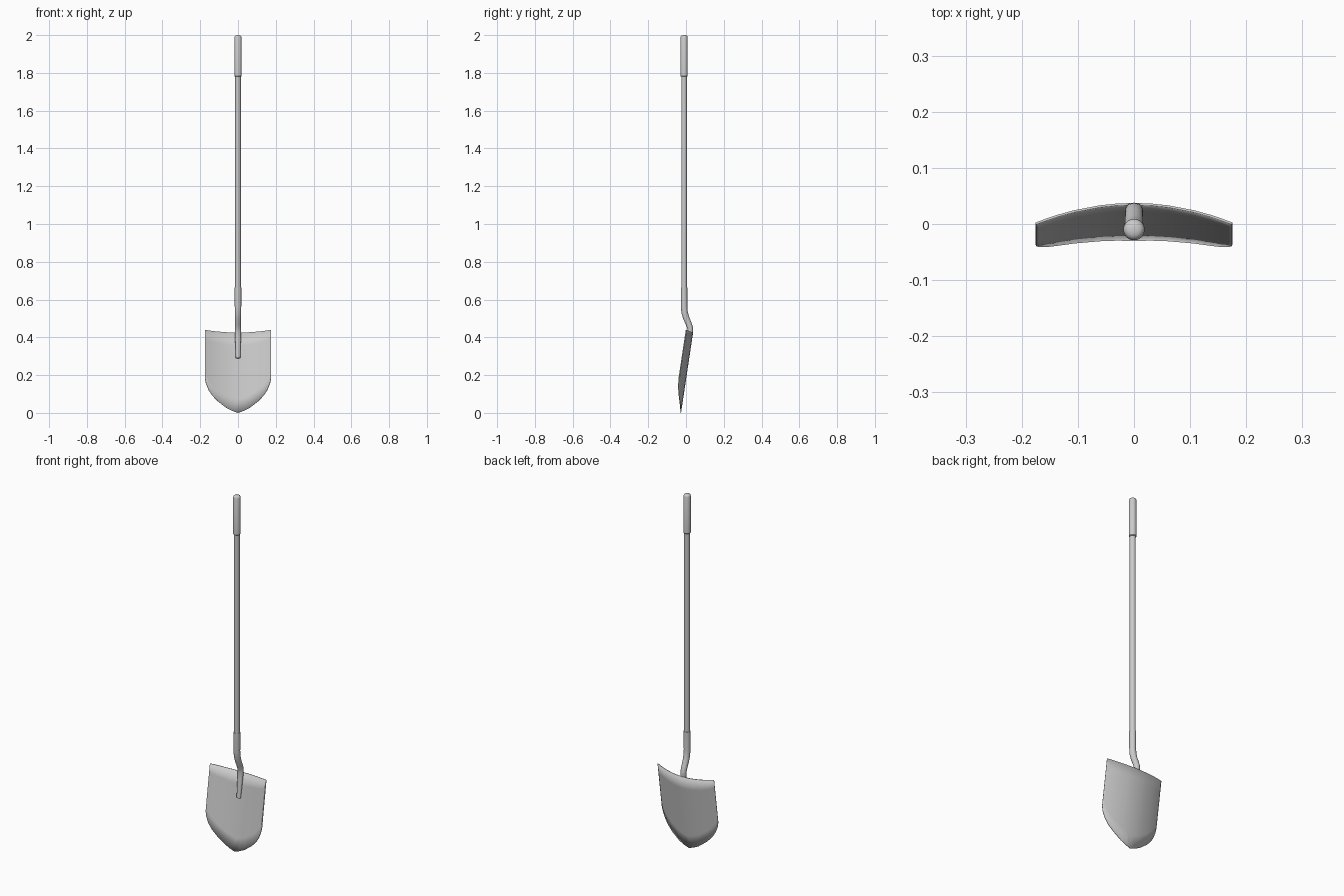
import bpy, math
from mathutils import Vector

if "Cube" in bpy.data.objects:
    bpy.data.objects.remove(bpy.data.objects["Cube"])


def finish(name, verts, faces, angle=35):
    me = bpy.data.meshes.new(name)
    me.from_pydata(verts, [], faces)
    ob = bpy.data.objects.new(name, me)
    bpy.context.collection.objects.link(ob)
    bpy.ops.object.select_all(action='DESELECT')
    ob.select_set(True)
    bpy.context.view_layer.objects.active = ob
    bpy.ops.object.mode_set(mode='EDIT')
    bpy.ops.mesh.select_all(action='SELECT')
    bpy.ops.mesh.normals_make_consistent(inside=False)
    bpy.ops.object.mode_set(mode='OBJECT')
    bpy.ops.object.shade_smooth_by_angle(angle=math.radians(angle))
    return ob


def tube(name, path, sides=20):
    """Loft elliptical rings along a path of (y, z, x radius, depth radius)."""
    pts = [Vector((0, p[0], p[1])) for p in path]
    verts, faces = [], []
    for i, (y, z, rx, rd) in enumerate(path):
        t = (pts[min(i + 1, len(pts) - 1)] - pts[max(i - 1, 0)]).normalized()
        side = Vector((1, 0, 0))
        depth = t.cross(side)
        for k in range(sides):
            a = 2 * math.pi * k / sides
            verts.append(pts[i] + side * rx * math.cos(a) + depth * rd * math.sin(a))
    for i in range(len(path) - 1):
        for k in range(sides):
            a, b = i * sides + k, i * sides + (k + 1) % sides
            faces.append((a, b, b + sides, a + sides))
    faces.append(tuple(range(sides)))
    faces.append(tuple(range(len(verts) - sides, len(verts))))
    return finish(name, verts, faces)


Y = -0.01

# Grip sleeve with a softly rounded top
tube("grip", [(Y, 1.78, 0.0165, 0.0165), (Y, 1.783, 0.019, 0.019),
              (Y, 1.988, 0.019, 0.019), (Y, 1.995, 0.0165, 0.0165),
              (Y, 1.999, 0.011, 0.011), (Y, 2.0, 0.004, 0.004)])

# Long shaft
tube("shaft", [(Y, 0.62, 0.015, 0.015), (Y, 1.8, 0.015, 0.015)])

# Socket, cranked neck and tapering tongue down the blade
tube("socket_neck", [(Y, 0.665, 0.0175, 0.0175), (Y, 0.56, 0.0172, 0.0172),
                     (-0.007, 0.53, 0.017, 0.017), (0.001, 0.503, 0.0165, 0.0165),
                     (0.014, 0.472, 0.016, 0.016), (0.022, 0.450, 0.016, 0.0155),
                     (0.024, 0.430, 0.016, 0.014), (0.020, 0.400, 0.0155, 0.012),
                     (0.006, 0.29, 0.012, 0.008)])

# Blade: dished sheet with a pointed, rounded bottom
outline = [(0, 0.0), (0.03, 0.011), (0.06, 0.026), (0.106, 0.062), (0.135, 0.092),
           (0.155, 0.124), (0.168, 0.158), (0.173, 0.185)]
cols = [(-x, z) for x, z in reversed(outline[1:])] + outline
ROWS = 6
W = 0.173
verts, faces = [], []
for x, low in cols:
    bow = (x / W) ** 2
    top = 0.425 + 0.014 * bow
    for r in range(ROWS + 1):
        z = low + (top - low) * r / ROWS
        verts.append((x * 0.175 / W, 0.037 * (1 - bow) + 0.15 * (z - 0.435), z))
for c in range(len(cols) - 1):
    for r in range(ROWS):
        a = c * (ROWS + 1) + r
        b = a + ROWS + 1
        faces.append((a, b, b + 1, a + 1))
blade = finish("blade", verts, faces)
mod = blade.modifiers.new("thickness", 'SOLIDIFY')
mod.thickness = 0.004
mod.offset = 0
